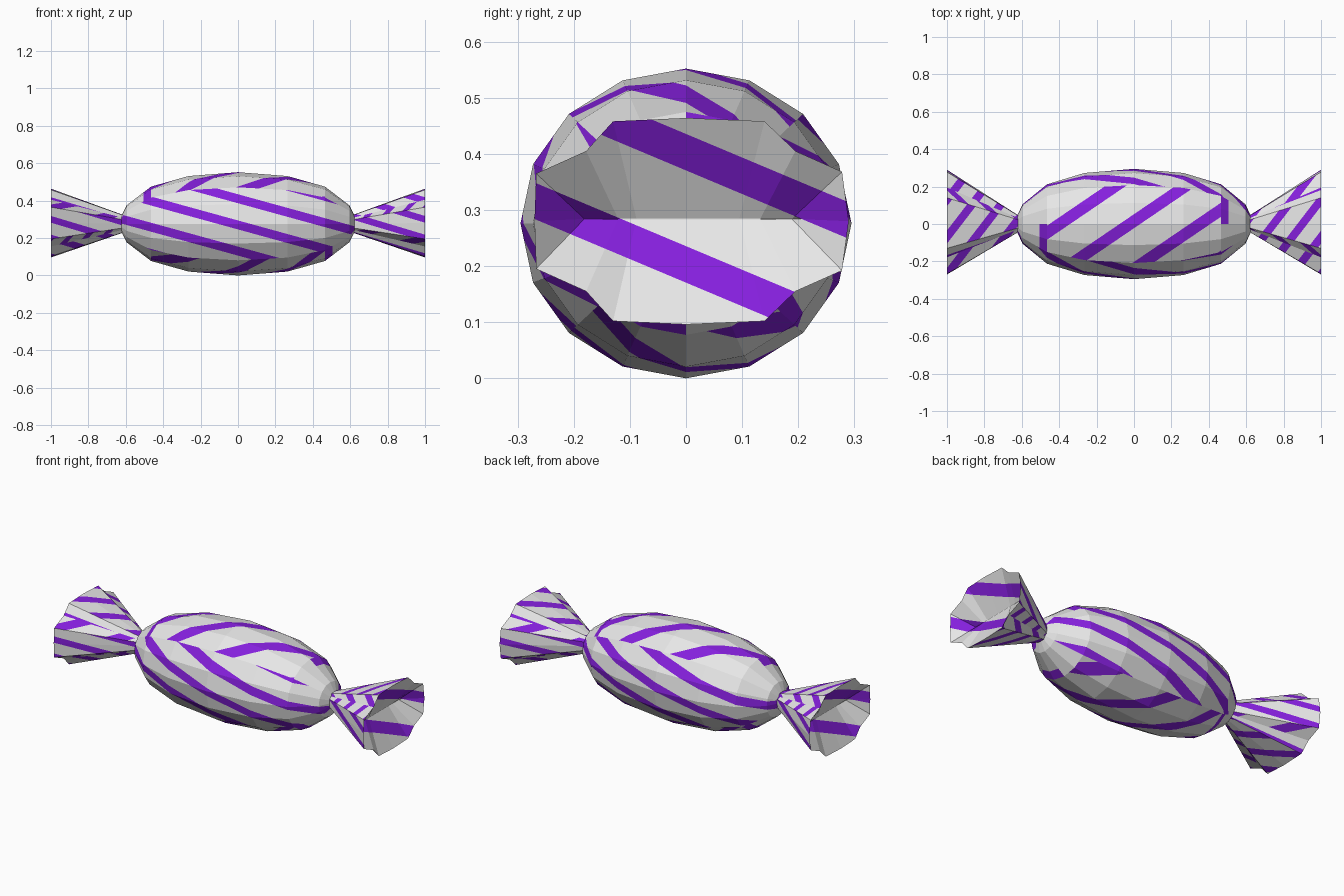
import bpy, bmesh, math
from mathutils import Vector

if "Cube" in bpy.data.objects:
    bpy.data.objects.remove(bpy.data.objects["Cube"])

CZ = 0.276


def material(name, rgb):
    m = bpy.data.materials.new(name)
    m.diffuse_color = (*rgb, 1)
    m.use_nodes = True
    m.node_tree.nodes["Principled BSDF"].inputs["Base Color"].default_value = m.diffuse_color
    return m


WHITE = material("wrapper white", (0.8, 0.8, 0.8))
PURPLE = material("stripe purple", (0.235, 0.014, 0.72))


def ring(bm, pts):
    return [bm.verts.new(p) for p in pts]


def bridge(bm, a, b):
    n = len(a)
    return [bm.faces.new((a[i], a[(i + 1) % n], b[(i + 1) % n], b[i])) for i in range(n)]


def side_of(n):
    """1 top, 2 bottom, 3 front, 4 back"""
    if abs(n.z) > abs(n.y):
        return 1 if n.z > 0 else 2
    return 3 if n.y < 0 else 4


def stripe(bm, layer, rules):
    """Cut parallel bands into each side; a band is v = slope * u + offset + k * period."""
    for tag, (u, v, slope, off, period, width) in rules.items():
        nrm = Vector((0, 0, 0))
        nrm[v] = 1
        nrm[u] = -slope
        for k in range(-15, 16):
            for e in (-width / 2, width / 2):
                co = Vector((0, 0, 0))
                co[v] = off + k * period + e
                faces = [f for f in bm.faces if f[layer] == tag]
                geom = set(faces)
                for f in faces:
                    geom.update(f.edges)
                    geom.update(f.verts)
                bmesh.ops.bisect_plane(bm, geom=list(geom), dist=1e-5, plane_co=co, plane_no=nrm)
        for f in bm.faces:
            if f[layer] == tag:
                c = f.calc_center_median()
                d = (c[v] - slope * c[u] - off + period / 2) % period - period / 2
                f.material_index = 1 if abs(d) < width / 2 else 0


def finish(bm, name):
    me = bpy.data.meshes.new(name)
    bm.to_mesh(me)
    bm.free()
    me.materials.append(WHITE)
    me.materials.append(PURPLE)
    ob = bpy.data.objects.new(name, me)
    bpy.context.collection.objects.link(ob)


# candy body: sixteen-sided faceted ellipsoid along x
def candy_body():
    bm = bmesh.new()
    layer = bm.faces.layers.int.new("side")
    half = [(0, 1), (0.265, 0.925), (0.465, 0.72), (0.595, 0.36), (0.622, 0.17)]
    prof = [(-x, r) for x, r in half[:0:-1]] + half
    rings = []
    for x, r in prof:
        rings.append(ring(bm, [(x, 0.295 * r * math.cos(i * math.pi / 8),
                                CZ + 0.276 * r * math.sin(i * math.pi / 8)) for i in range(16)]))
    for a, b in zip(rings, rings[1:]):
        bridge(bm, a, b)
    bm.faces.new(rings[0])
    bm.faces.new(rings[-1])
    bmesh.ops.recalc_face_normals(bm, faces=bm.faces)
    for f in bm.faces:
        f[layer] = side_of(f.normal)
        # near the tips the top and bottom stripes turn across the candy
        c = f.calc_center_median()
        if f[layer] < 3 and abs(c.x) > 0.5:
            turn = c.x * c.y * (c.z - CZ) > 0
            f[layer] = 6 if turn else 0
    stripe(bm, layer, {
        1: (0, 1, 0.68, 0.015, 0.255, 0.075),
        2: (0, 1, -0.68, -0.12, 0.255, 0.075),
        3: (0, 2, -0.275, 0.27, 0.14, 0.048),
        4: (0, 2, 0.275, 0.30, 0.14, 0.048),
        6: (1, 0, 0.0, 0.475, 0.95, 0.06),
    })
    finish(bm, "candy_body")


# twisted wrapper end: pleated flare with a wedge-shaped hollow
RIM = [(0.29, 0.0), (0.278, 0.088), (0.195, 0.125), (0.14, 0.178), (0, 0.184),
       (-0.13, 0.178), (-0.178, 0.125), (-0.267, 0.085)]
RIM += [(-0.27, 0.0)] + [(y, -z) for y, z in RIM[:0:-1]]


def wrapper_end(s, name):
    bm = bmesh.new()
    layer = bm.faces.layers.int.new("side")
    neck = ring(bm, [(s * 0.605, y * 0.13, CZ + z * 0.24) for y, z in RIM])
    rim = ring(bm, [(s * 1.0, y, CZ + z + 0.004) for y, z in RIM])
    crease = ring(bm, [(s * 0.905, y * 0.68, CZ + 0.008 + z * 0.005) for y, z in RIM])
    bm.faces.new(neck)
    bridge(bm, neck, rim)
    inner = bridge(bm, rim, crease)
    inner.append(bm.faces.new(crease))
    bmesh.ops.recalc_face_normals(bm, faces=bm.faces)
    for f in bm.faces:
        f[layer] = side_of(f.normal)
    for f in inner:
        f[layer] = 5
    stripe(bm, layer, {
        1: (0, 1, 1.3, 1.03, 0.20, 0.07),
        2: (0, 1, -1.3, 1.03, 0.20, 0.07),
        3: (0, 2, -0.3, 0.30, 0.10, 0.036),
        4: (0, 2, 0.3, 0.30, 0.10, 0.036),
        5: (1, 2, -0.42 * s, 0.403, 0.20, 0.065),
    })
    finish(bm, name)


candy_body()
wrapper_end(1, "wrapper_end_right")
wrapper_end(-1, "wrapper_end_left")
